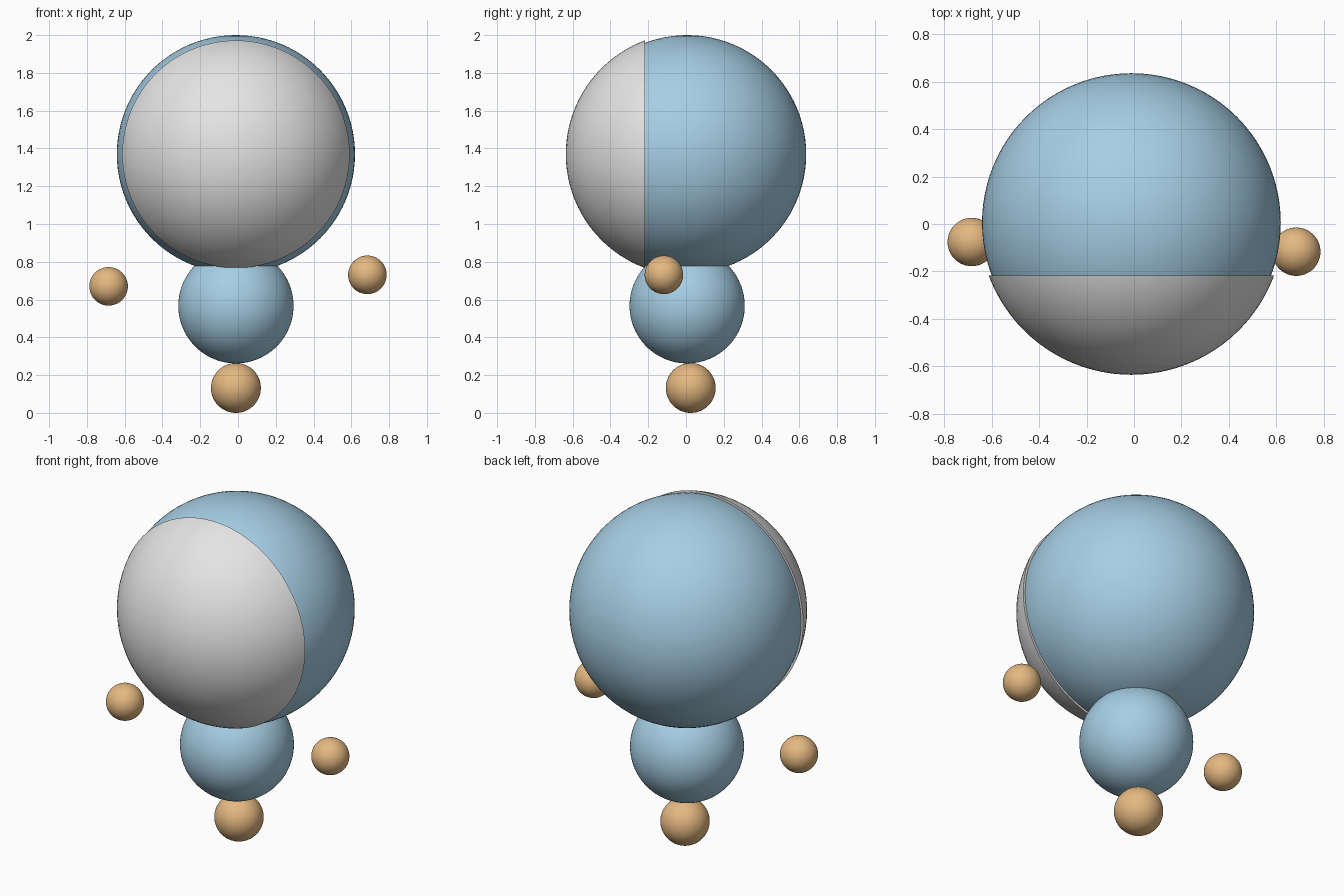
import bpy, bmesh
from mathutils import Vector

if "Cube" in bpy.data.objects:
    bpy.data.objects.remove(bpy.data.objects["Cube"])


def material(name, rgb):
    m = bpy.data.materials.new(name)
    m.diffuse_color = (*rgb, 1.0)
    m.use_nodes = True
    m.node_tree.nodes["Principled BSDF"].inputs["Base Color"].default_value = m.diffuse_color
    return m


BLUE = material("light_blue", (0.38, 0.62, 0.78))
TAN = material("tan", (0.78, 0.48, 0.22))
WHITE = material("off_white", (0.78, 0.78, 0.78))


def ball(name, centre, radius, mat, cut_y=None):
    """Smooth ball; cut_y keeps only the closed cap in front of that plane."""
    bm = bmesh.new()
    bmesh.ops.create_uvsphere(bm, u_segments=96, v_segments=48, radius=radius)
    bmesh.ops.translate(bm, verts=bm.verts, vec=Vector(centre))
    for f in bm.faces:
        f.smooth = True
    if cut_y is not None:
        cut = bmesh.ops.bisect_plane(
            bm, geom=bm.verts[:] + bm.edges[:] + bm.faces[:],
            plane_co=(0, cut_y, 0), plane_no=(0, 1, 0), clear_outer=True)
        rim = [e for e in cut["geom_cut"] if isinstance(e, bmesh.types.BMEdge)]
        for e in rim:
            e.smooth = False
        for f in bmesh.ops.contextual_create(bm, geom=rim)["faces"]:
            f.smooth = False
        bmesh.ops.recalc_face_normals(bm, faces=bm.faces[:])
    mesh = bpy.data.meshes.new(name)
    bm.to_mesh(mesh)
    bm.free()
    mesh.materials.append(mat)
    obj = bpy.data.objects.new(name, mesh)
    bpy.context.collection.objects.link(obj)
    return obj


# Head with a slightly raised face cap over its front
HEAD = (-0.011, 0.006, 1.3695)
ball("head", HEAD, 0.6305, BLUE)
ball("face", HEAD, 0.6425, WHITE, cut_y=-0.2175)

# Body and single foot
ball("body", (-0.011, 0.006, 0.567), 0.305, BLUE)
ball("foot", (-0.011, 0.025, 0.132), 0.132, TAN)

# Floating hands
ball("left_hand", (-0.685, -0.076, 0.670), 0.102, TAN)
ball("right_hand", (0.685, -0.117, 0.731), 0.102, TAN)
